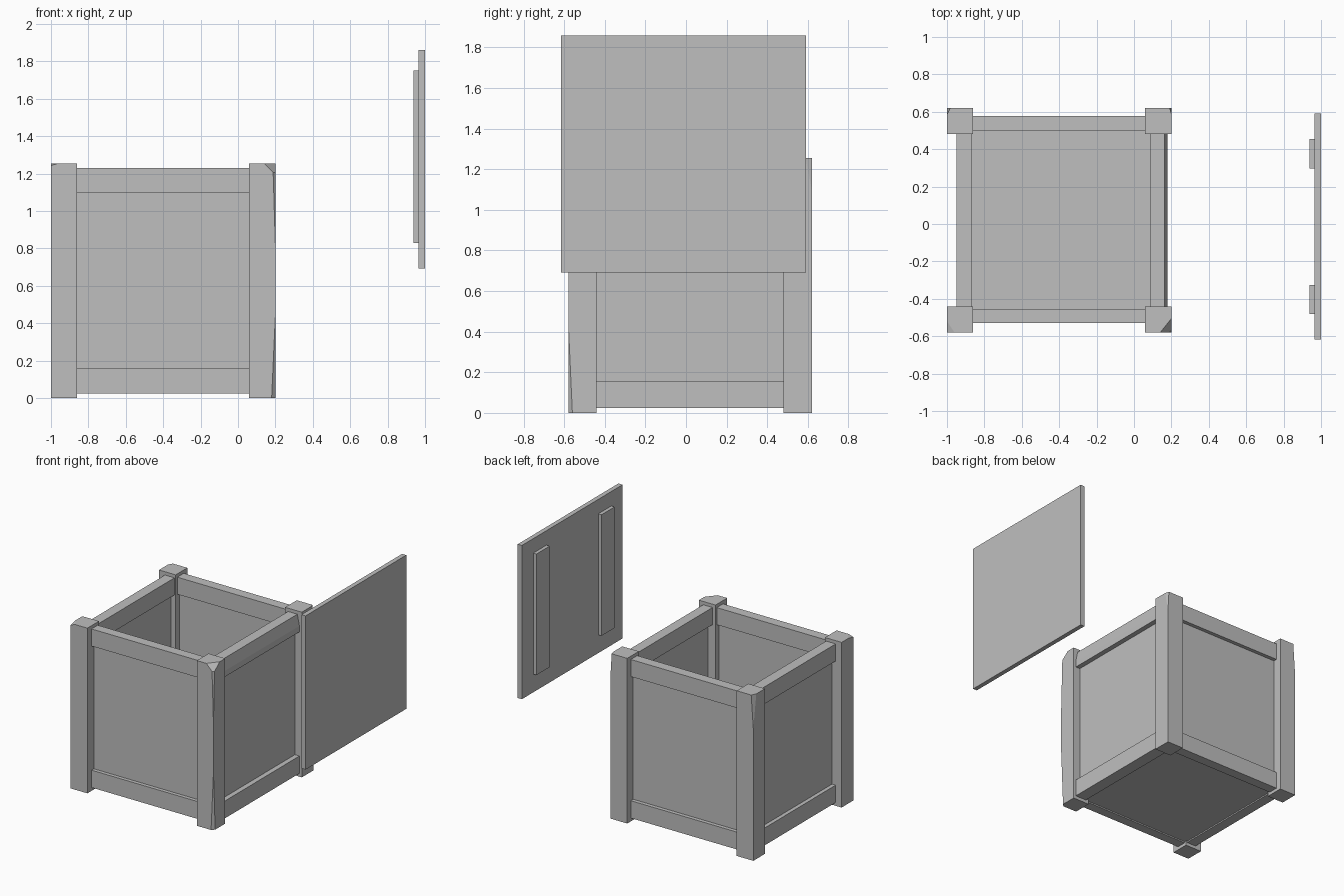
import bpy
import bmesh
from mathutils import Vector

if "Cube" in bpy.data.objects:
    bpy.data.objects.remove(bpy.data.objects["Cube"], do_unlink=True)

grey = bpy.data.materials.new("plain grey")
grey.use_nodes = True
GREY = (0.52, 0.52, 0.52, 1)
grey.diffuse_color = GREY
grey.node_tree.nodes["Principled BSDF"].inputs["Base Color"].default_value = GREY


def block(name, xs, ys, zs, chips=(), nudge=None):
    """Box between limits; each chip (point, normal) slices off a worn bit."""
    bm = bmesh.new()
    bmesh.ops.create_cube(bm, size=1)
    for v in bm.verts:
        v.co = Vector(r[0] if c < 0 else r[1] for r, c in zip((xs, ys, zs), v.co))
        if nudge:
            nudge(v.co)
    for point, normal in chips:
        geom = bm.verts[:] + bm.edges[:] + bm.faces[:]
        bmesh.ops.bisect_plane(bm, geom=geom, plane_co=point, plane_no=normal,
                               clear_outer=True)
        bmesh.ops.holes_fill(bm, edges=[e for e in bm.edges if e.is_boundary])
    bmesh.ops.recalc_face_normals(bm, faces=bm.faces[:])
    mesh = bpy.data.meshes.new(name)
    bm.to_mesh(mesh)
    bm.free()
    mesh.materials.append(grey)
    obj = bpy.data.objects.new(name, mesh)
    bpy.context.collection.objects.link(obj)
    return obj


# Corner posts, worn at their outer corners
RIGHT, LEFT = (-1.0, -0.86), (0.06, 0.2)
FRONT, BACK = (-0.58, -0.44), (0.48, 0.62)
POST_Z = (0, 1.255)
block("front_right_post", RIGHT, FRONT, POST_Z,
      [((-1, -0.57, 1.245), (-0.3, -0.2, 1))])
block("back_right_post", RIGHT, BACK, POST_Z,
      [((-1, 0.62, 1.0), (-1, 0.5, 0.07))])
block("back_left_post", LEFT, BACK, POST_Z,
      [((0.2, 0.62, 1.1), (1, 0.3, 0.06))])
block("front_left_post", LEFT, FRONT, POST_Z,
      [((0.14, -0.58, 1.255), (1, -0.8, 1)),
       ((0.2, -0.58, 0.45), (1, -1, -0.045)),
       ((0.2, -0.58, 0.8), (1, -1, 0.03))])

# Top and bottom rails with a thin panel set between them on every side
SPAN_X, SPAN_Y = (-0.87, 0.07), (-0.45, 0.49)
LEVELS = {"bottom_rail": (0.025, 0.157), "top_rail": (1.10, 1.23)}
for level, zs in LEVELS.items():
    block("front_" + level, SPAN_X, (-0.53, -0.455), zs)
    block("back_" + level, SPAN_X, (0.5, 0.577), zs)
    block("right_" + level, (-0.95, -0.87), SPAN_Y, zs)
    worn = [((0.163, 0, 1.23), (1, 0, 0.2))] if level == "top_rail" else []
    block("left_" + level, (0.085, 0.18), SPAN_Y, zs, worn)

PANEL_Z = (0.1, 1.15)
block("front_panel", SPAN_X, (-0.502, -0.482), PANEL_Z)
block("back_panel", SPAN_X, (0.528, 0.548), PANEL_Z)
block("right_panel", (-0.92, -0.9), SPAN_Y, PANEL_Z)
block("left_panel", (0.122, 0.142), SPAN_Y, PANEL_Z)

# Floor
block("floor", (-0.9, 0.12), (-0.48, 0.53), (0.035, 0.06))

# Detached lid standing on edge, with two battens on its inner face
block("lid", (0.965, 1.0), (-0.617, 0.592), (0.692, 1.86))
for name, ys in (("front_batten", (-0.482, -0.325)), ("back_batten", (0.297, 0.455))):
    block(name, (0.938, 0.966), ys, (0.83, 1.75))
